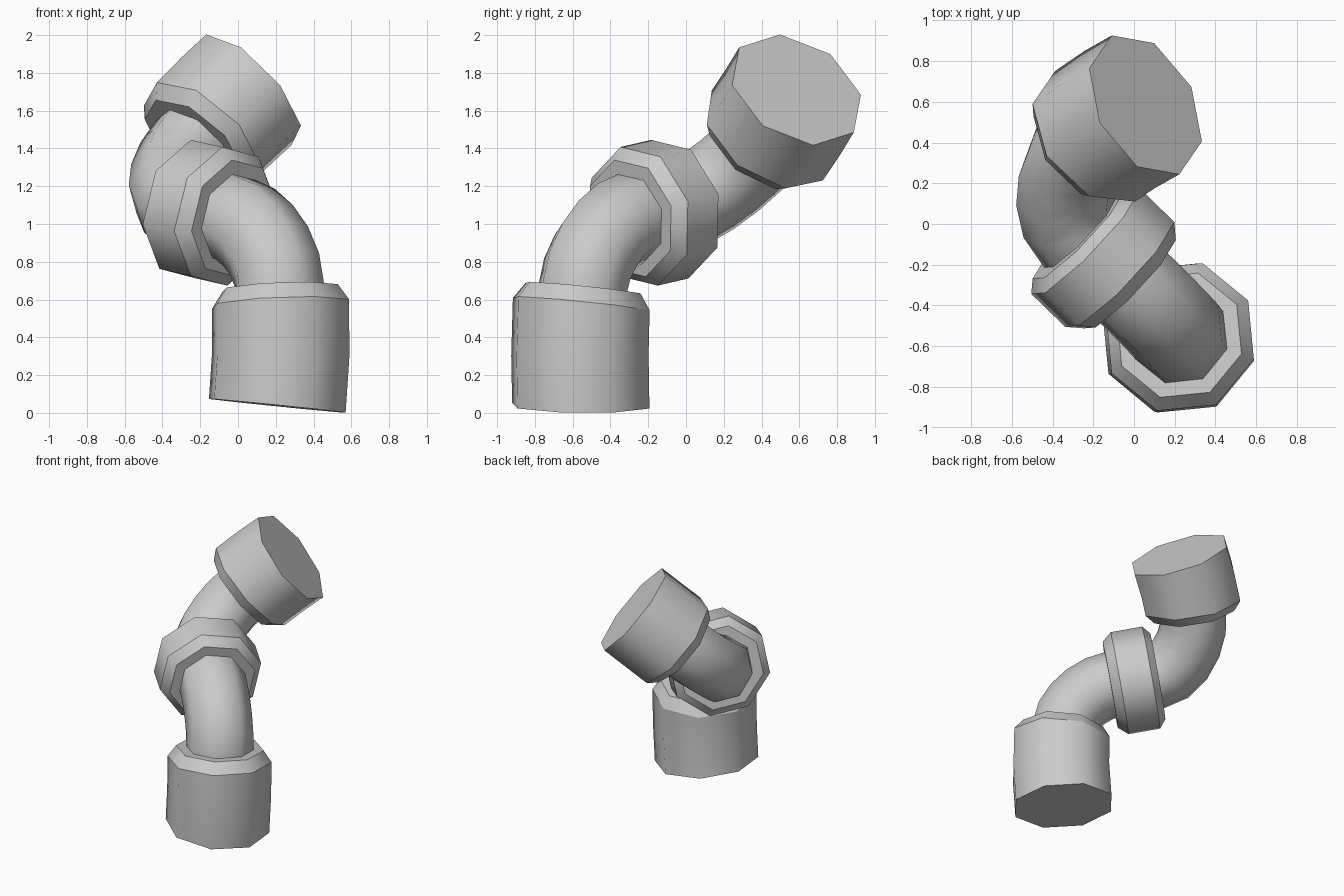
import bpy, bmesh, math
from mathutils import Vector as V

if "Cube" in bpy.data.objects:
    bpy.data.objects.remove(bpy.data.objects["Cube"])

SIDES, R_COLLAR, R_LIP, R_PIPE = 8, 0.38, 0.32, 0.245

# Key points and directions along the twisted pipe
lower_end, lower_dir = V((0.208, -0.557, 0.038)), V((0.1, 0.01, 0.99)).normalized()
lower_top, elbow_dir = V((0.222, -0.546, 0.66)), V((-0.04, 0.1, 0.99)).normalized()
mid, mid_dir = V((-0.155, -0.165, 1.06)), V((-0.71, 0.69, 0.16)).normalized()
upper_base, base_dir = V((-0.235, 0.395, 1.42)), V((0.59, 0.48, 0.665)).normalized()
upper_end, upper_dir = V((0.057, 0.585, 1.71)), V((0.677, 0.376, 0.632)).normalized()


def sweep(name, stations, ref, sharp=()):
    """Octagonal tube through (centre, direction, radius) stations, capped."""
    bm = bmesh.new()
    rings = []
    for c, t, r in stations:
        ref = (ref - t * ref.dot(t)).normalized()
        side = t.cross(ref)
        rings.append([bm.verts.new(c + r * (ref * math.cos(a) + side * math.sin(a)))
                      for a in (2 * math.pi * i / SIDES for i in range(SIDES))])
    for a, b in zip(rings, rings[1:]):
        for i in range(SIDES):
            j = (i + 1) % SIDES
            bm.faces.new((a[i], a[j], b[j], b[i])).smooth = True
    bm.faces.new(rings[0][::-1])
    bm.faces.new(rings[-1])
    for k in sharp:
        for i in range(SIDES):
            e = bm.edges.get((rings[k][i], rings[k][(i + 1) % SIDES]))
            e.smooth = False
    bmesh.ops.recalc_face_normals(bm, faces=bm.faces)
    me = bpy.data.meshes.new(name)
    bm.to_mesh(me)
    bm.free()
    ob = bpy.data.objects.new(name, me)
    bpy.context.collection.objects.link(ob)
    return ob


def bend(p0, t0, p1, t1, n, r=R_PIPE):
    """Stations on a smooth bend between two points with given directions."""
    h = (p1 - p0).length * 0.33
    a, b = p0 + t0 * h, p1 - t1 * h
    out = []
    for i in range(n + 1):
        u = i / n
        w = 1 - u
        p = p0 * w**3 + a * (3 * w * w * u) + b * (3 * w * u * u) + p1 * u**3
        d = (a - p0) * (w * w) + (b - a) * (2 * w * u) + (p1 - b) * (u * u)
        out.append((p, d.normalized(), r))
    return out


# Inner pipe with two elbows
mid_in, mid_out = mid - mid_dir * 0.17, mid + mid_dir * 0.14
path = [(lower_end + lower_dir * 0.01, lower_dir, R_PIPE)]
path += bend(lower_top, elbow_dir, mid_in, mid_dir, 5)
path += bend(mid_out, mid_dir, upper_base, base_dir, 5)
path += [(upper_end - upper_dir * 0.01, upper_dir, R_PIPE)]
ref_low = V((math.cos(math.radians(28)), math.sin(math.radians(28)), 0))
sweep("inner_pipe", path, ref_low, (0, len(path) - 1))

# Lower collar, slightly bent, with chamfered rim
shoulder = lower_top - elbow_dir * 0.085
low = bend(lower_end, lower_dir, shoulder, elbow_dir, 2, R_COLLAR)
low.append((lower_top, elbow_dir, R_LIP))
sweep("lower_collar", low, ref_low, (0, 2, 3))

# Middle collar, chamfered on both rims
ring = [(mid + mid_dir * d, mid_dir, r) for d, r in
        ((-0.19, R_LIP), (-0.12, R_COLLAR), (0.115, R_COLLAR), (0.165, R_LIP))]
sweep("middle_collar", ring, V((0.27, 0.26, 0.08)), (0, 1, 2, 3))

# Upper collar, slightly bent, chamfered rim toward the elbow
top = [(upper_base, base_dir, R_LIP)]
top += bend(upper_base + base_dir * 0.075, base_dir, upper_end, upper_dir, 2, R_COLLAR)
# start the frame at the open end so its corners line up there
top = [(c, -t, r) for c, t, r in reversed(top)]
sweep("upper_collar", top, V((-0.165, 0.34, -0.025)), (0, 2, 3))
